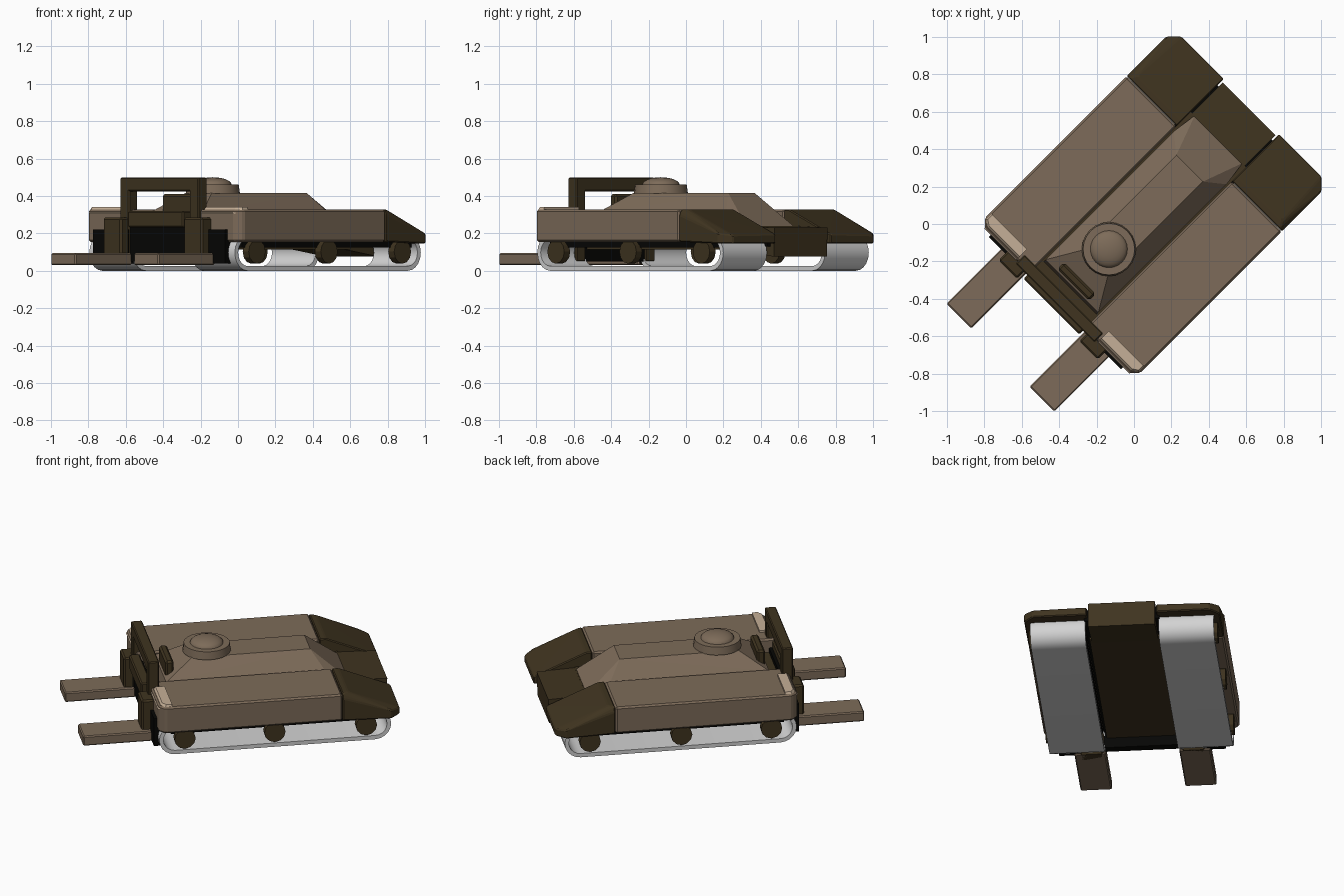
import bpy, bmesh, math
from mathutils import Matrix, Vector

old = bpy.data.objects.get("Cube")
if old:
    bpy.data.objects.remove(old, do_unlink=True)

# The vehicle is built along y, then turned on its stand
TURN = Matrix.Rotation(math.radians(-45), 4, 'Z')


def material(name, r, g, b):
    m = bpy.data.materials.new(name)
    m.use_nodes = True
    m.diffuse_color = (r, g, b, 1)
    bsdf = m.node_tree.nodes["Principled BSDF"]
    bsdf.inputs["Base Color"].default_value = (r, g, b, 1)
    bsdf.inputs["Roughness"].default_value = 0.8
    return m


TAN = material("tan", 0.205, 0.148, 0.1)
DARK = material("dark olive", 0.05, 0.034, 0.014)
CREAM = material("cream", 0.56, 0.43, 0.31)
BLACK = material("black", 0.002, 0.002, 0.0015)
WHITE = material("track white", 0.65, 0.65, 0.65)


def finish(bm, name, mat, bevel=0.0, smooth=False):
    bmesh.ops.recalc_face_normals(bm, faces=bm.faces)
    if bevel:
        bmesh.ops.bevel(bm, geom=bm.edges[:], offset=bevel, segments=1, affect='EDGES')
    bm.transform(TURN)
    mesh = bpy.data.meshes.new(name)
    bm.to_mesh(mesh)
    bm.free()
    mesh.materials.append(mat)
    ob = bpy.data.objects.new(name, mesh)
    bpy.context.collection.objects.link(ob)
    if smooth:
        bpy.ops.object.select_all(action='DESELECT')
        ob.select_set(True)
        bpy.context.view_layer.objects.active = ob
        bpy.ops.object.shade_smooth_by_angle(angle=math.radians(35))
    return ob


def box(name, mat, x, y, z, bevel=0.0):
    bm = bmesh.new()
    bmesh.ops.create_cube(bm, size=1)
    for v in bm.verts:
        v.co = Vector([(a + b) / 2 + c * (b - a) for (a, b), c in zip((x, y, z), v.co)])
    return finish(bm, name, mat, bevel)


def hull(name, mat, points, bevel=0.0):
    bm = bmesh.new()
    for p in points:
        bm.verts.new(p)
    bmesh.ops.convex_hull(bm, input=bm.verts[:])
    bmesh.ops.dissolve_limit(bm, angle_limit=0.01, verts=bm.verts[:], edges=bm.edges[:])
    return finish(bm, name, mat, bevel)


def mirrored(points):
    return [(s * x, y, z) for x, y, z in points for s in (-1, 1)]


def cylinder(name, mat, r1, r2, depth, matrix, sides, smooth=False):
    bm = bmesh.new()
    bmesh.ops.create_cone(bm, cap_ends=True, segments=sides, radius1=r1, radius2=r2,
                          depth=depth, matrix=matrix)
    return finish(bm, name, mat, smooth=smooth)


def track(name, x0, x1):
    # Closed belt loop with a wall thickness
    mid, radius, wall, steps = 0.097, 0.097, 0.025, 10
    bm = bmesh.new()
    rows = []
    for centre, start in ((0.735, -90), (-0.477, 90)):
        for i in range(steps + 1):
            a = math.radians(start + 180 * i / steps)
            row = []
            for x, r in ((x0, radius), (x1, radius), (x1, radius - wall), (x0, radius - wall)):
                row.append(bm.verts.new((x, centre + r * math.cos(a), mid + r * math.sin(a))))
            rows.append(row)
    for a, b in zip(rows, rows[1:] + rows[:1]):
        for i in range(4):
            j = (i + 1) % 4
            bm.faces.new((a[i], a[j], b[j], b[i]))
    return finish(bm, name, WHITE, smooth=True)


# Central hull with raised ridge and steep nose
hull("hull_ridge", TAN, mirrored([
    (0.1, -0.3, 0.415), (0.1, 0.42, 0.415), (0.2, -0.47, 0.31), (0.2, 0.5, 0.3),
    (0.18, 0.64, 0.235), (0.2, -0.49, 0.2), (0.18, 0.64, 0.2)]))
box("underbelly", DARK, (-0.21, 0.21), (-0.55, 0.64), (0.115, 0.24))
hull("rear_block", DARK, mirrored([
    (0.2, 0.61, 0.24), (0.2, 0.87, 0.23), (0.2, 0.865, 0.075), (0.2, 0.6, 0.115)]))

# Hatch with dome
spot = Matrix.Translation((0, -0.19, 0.437))
cylinder("hatch_ring", TAN, 0.145, 0.138, 0.05, spot, 24, True)
bm = bmesh.new()
bmesh.ops.create_uvsphere(bm, u_segments=24, v_segments=12, radius=0.1)
bm.transform(Matrix.Translation((0, -0.19, 0.46)) @ Matrix.Diagonal((1, 1, 0.4, 1)))
finish(bm, "hatch_dome", TAN, smooth=True)
box("sight_block", DARK, (-0.12, 0.12), (-0.46, -0.41), (0.28, 0.41), 0.012)

# Lifting mast and front panel
box("mast_beam", DARK, (-0.297, 0.297), (-0.597, -0.53), (0.425, 0.498), 0.006)
box("carriage_bar", DARK, (-0.21, 0.21), (-0.625, -0.56), (0.23, 0.32), 0.008)
box("front_panel", BLACK, (-0.24, 0.24), (-0.59, -0.54), (0.05, 0.27))

for side, s in (("left", 1), ("right", -1)):
    def span(a, b):
        return (a, b) if s > 0 else (-b, -a)

    # Side sponson with clipped front corner
    hull(side + "_sponson", TAN, [(s * x, y, z) for x, y, z in [
        (x, y, z) for z in (0.155, 0.327)
        for x, y in ((0.208, -0.578), (0.55, -0.578), (0.586, -0.542), (0.586, 0.53), (0.208, 0.53))]],
        0.01)
    box(side + "_sponson_underside", BLACK, span(0.23, 0.53), (-0.5, 0.78), (0.125, 0.17))
    box(side + "_seam_filler", BLACK, span(0.17, 0.225), (-0.5, 0.84), (0.13, 0.2))
    hull(side + "_front_pad", CREAM, [(s * x, y, z) for x, y, z in [
        (0.31, -0.584, 0.305), (0.545, -0.584, 0.305), (0.31, -0.555, 0.34), (0.54, -0.555, 0.34),
        (0.58, -0.545, 0.315), (0.57, -0.535, 0.34), (0.31, -0.5, 0.34), (0.57, -0.5, 0.34),
        (0.31, -0.5, 0.305), (0.58, -0.5, 0.315)]])
    box(side + "_lower_panel", BLACK, span(0.23, 0.5), (-0.598, -0.55), (0.04, 0.22))

    # Sloping rear fender
    hull(side + "_rear_fender", DARK, [(s * x, y, z) for x, y, z in [
        (0.208, 0.532, 0.155), (0.586, 0.532, 0.155), (0.208, 0.532, 0.328), (0.572, 0.532, 0.328),
        (0.208, 0.57, 0.328), (0.55, 0.57, 0.328), (0.586, 0.532, 0.3),
        (0.208, 0.887, 0.195), (0.53, 0.887, 0.19), (0.586, 0.83, 0.2),
        (0.208, 0.887, 0.145), (0.53, 0.887, 0.145), (0.586, 0.83, 0.145)]], 0.006)

    # Running gear
    track(side + "_track", *span(0.22, 0.55))
    for i, y in enumerate((-0.42, 0.125, 0.68)):
        place = Matrix.Translation((s * 0.542, y, 0.102)) @ Matrix.Rotation(math.pi / 2, 4, 'Y')
        cylinder(f"{side}_wheel_{i + 1}", DARK, 0.064, 0.064, 0.045, place, 12)

    # Mast post, fork shank and fork
    box(side + "_mast_post", DARK, span(0.227, 0.297), (-0.597, -0.53), (0.05, 0.498), 0.006)
    box(side + "_fork_shank", DARK, span(0.235, 0.375), (-0.65, -0.57), (0.03, 0.285), 0.01)
    box(side + "_fork", TAN, span(0.22, 0.408), (-1.01, -0.58), (0.03, 0.094), 0.007)
